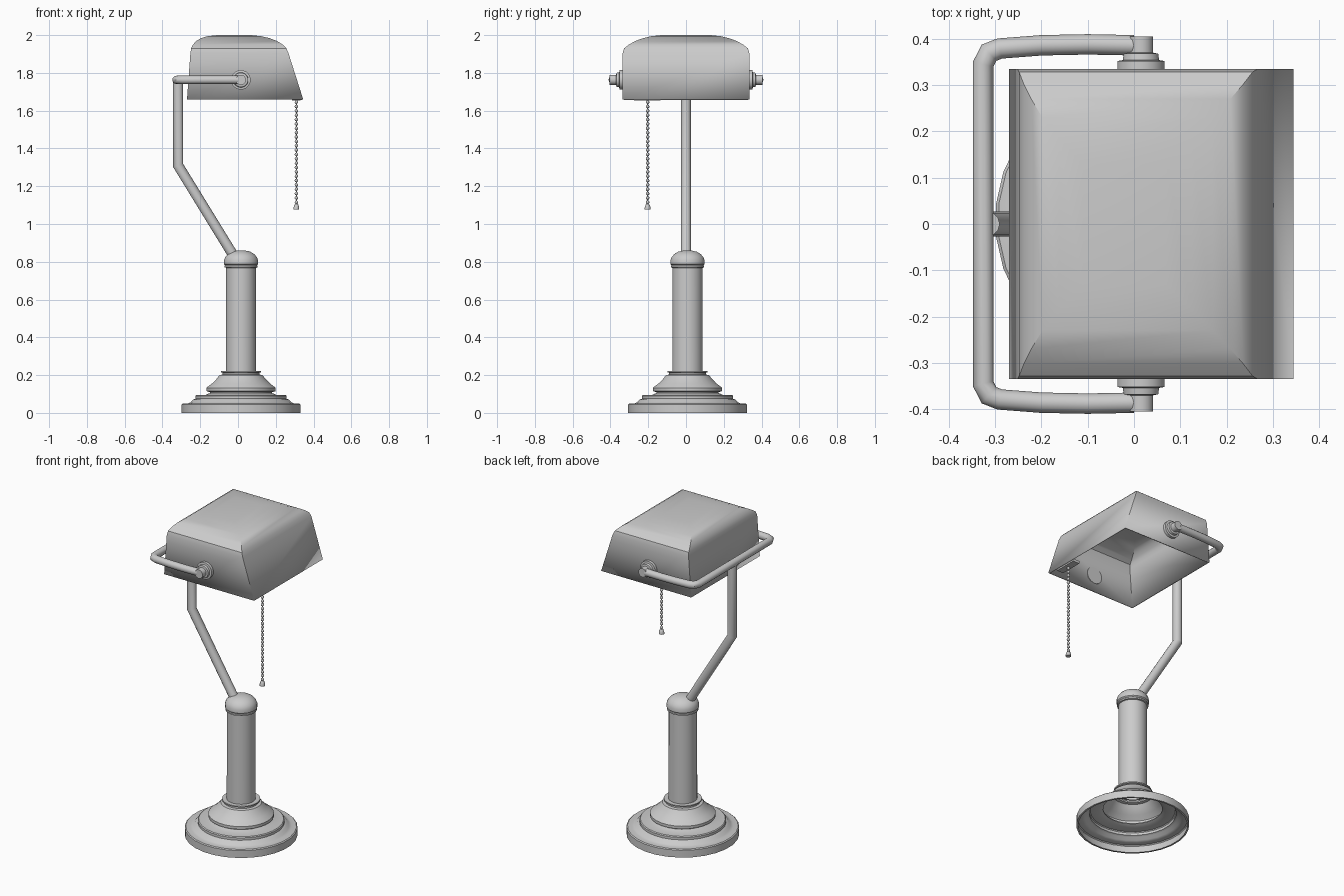
import bpy, bmesh, math
from mathutils import Vector

if "Cube" in bpy.data.objects:
    bpy.data.objects.remove(bpy.data.objects["Cube"])

CX, CY = 0.016, 0.008  # axis of base and column


def make(name, bm, angle=30):
    bmesh.ops.recalc_face_normals(bm, faces=bm.faces[:])
    me = bpy.data.meshes.new(name)
    bm.to_mesh(me)
    bm.free()
    ob = bpy.data.objects.new(name, me)
    bpy.context.collection.objects.link(ob)
    bpy.ops.object.select_all(action='DESELECT')
    ob.select_set(True)
    bpy.context.view_layer.objects.active = ob
    bpy.ops.object.shade_smooth_by_angle(angle=math.radians(angle))
    return ob


def skin(bm, rings, closed_ends=False):
    rows = [[bm.verts.new(p) for p in r] for r in rings]
    n = len(rows[0])
    for a, b in zip(rows, rows[1:]):
        for i in range(n):
            j = (i + 1) % n
            bm.faces.new((a[i], a[j], b[j], b[i]))
    if closed_ends:
        bm.faces.new(rows[0])
        bm.faces.new(rows[-1])
    return rows


def lathe(name, prof, center, n, axis='Z', closed=False, sign=1):
    bm = bmesh.new()
    c = Vector(center)
    rings = []
    for r, h in prof:
        ring = []
        for i in range(n):
            a = 2 * math.pi * (i + 0.5) / n
            u, v = r * math.cos(a), r * math.sin(a)
            ring.append(c + (Vector((u, v, h)) if axis == 'Z' else Vector((u, sign * h, v))))
        rings.append(ring)
    skin(bm, rings, closed)
    bmesh.ops.remove_doubles(bm, verts=bm.verts[:], dist=1e-5)
    return make(name, bm, 35)


def tube(name, pts, r, n=12):
    # mitred sweep along a planar path
    bm = bmesh.new()
    P = [Vector(p) for p in pts]
    side = (P[1] - P[0]).cross(P[-1] - P[1]).normalized()
    rings = []
    for i, p in enumerate(P):
        d0 = (P[i] - P[max(i - 1, 0)]).normalized()
        d1 = (P[min(i + 1, len(P) - 1)] - P[i]).normalized()
        t = (d0 + d1).normalized()
        k = 1 / max(0.5, t.dot(d1 if d1.length else d0))
        nrm = side.cross(t)
        rings.append([p + r * (side * math.cos(2 * math.pi * j / n) + nrm * k * math.sin(2 * math.pi * j / n))
                      for j in range(n)])
    skin(bm, rings, True)
    return make(name, bm, 35)


# stepped base, hollow underneath
lathe("base", [(.305, 0), (.316, 0), (.316, .045), (.31, .05), (.283, .05), (.268, .056), (.256, .07),
               (.243, .075), (.243, .09), (.238, .095), (.19, .095), (.166, .105), (.166, .11),
               (.184, .115), (.184, .132), (.178, .138), (.155, .155), (.13, .18), (.115, .20),
               (.098, .203), (.098, .212), (.107, .215), (.107, .222), (.08, .222)], (CX, CY, 0), 28)

# column with domed cap
lathe("column", [(.081, .21), (.08, .77)], (CX, CY, 0), 24)
lathe("column_cap", [(.08, .768), (.088, .77), (.088, .778), (.085, .782), (.091, .788), (.091, .808),
                     (.084, .826), (.07, .841), (.05, .853), (.025, .859), (.001, .86)], (CX, CY, 0), 24, closed=True)

# bent stem
tube("stem", [(-.01, .0, .81), (-.317, 0, 1.31), (-.317, 0, 1.765)], .027)

# yoke bar around the back of the shade
half = [(.0, .386), (-.1, .388), (-.2, .386), (-.29, .379), (-.313, .37), (-.326, .345)]
path = half + [(x, -y) for x, y in reversed(half)]
tube("yoke", [(x, y, 1.763) for x, y in path], .022)

# pivots on both sides
for s, label in ((1, "back"), (-1, "front")):
    lathe("pivot_" + label, [(.052, .325), (.052, .352), (.04, .354), (.038, .368), (.027, .37), (.027, .405)],
          (.015, 0, 1.763), 16, 'Y', True, s)

# shade: nested rectangles (z, x left, x right, half depth)
bm = bmesh.new()
rings = [[(x0, -y, z), (x1, -y, z), (x1, y, z), (x0, y, z)] for z, x0, x1, y in (
    (1.66, -.27, .345, .335), (1.905, -.252, .267, .335), (1.93, -.248, .256, .328), (1.95, -.238, .236, .302),
    (1.968, -.222, .208, .27), (1.983, -.198, .17, .23), (1.994, -.162, .125, .185), (2.0, -.11, .07, .13))]
rows = skin(bm, rings)
bm.faces.new(rows[-1])
shade = make("shade", bm, 32)
mod = shade.modifiers.new("thickness", 'SOLIDIFY')
mod.thickness = .01
mod.offset = -1

# switch plate under the shade rim
bm = bmesh.new()
bmesh.ops.create_cube(bm, size=1)
for v in bm.verts:
    v.co = Vector((.309 + v.co.x * .045, -.205 + v.co.y * .14, 1.662 + v.co.z * .016))
make("switch_plate", bm)

# pull chain beads with a thin cord
bm = bmesh.new()
N = 24
for i in range(N):
    new = bmesh.ops.create_uvsphere(bm, u_segments=10, v_segments=6, radius=.0095)['verts']
    bmesh.ops.translate(bm, verts=new, vec=(.309, -.203, 1.645 - i * .53 / (N - 1)))
make("chain_beads", bm, 60)
lathe("chain_cord", [(.003, 1.10), (.003, 1.66)], (.309, -.203, 0), 6, closed=True)
lathe("chain_pull", [(.016, 1.077), (.016, 1.085), (.011, 1.102), (.006, 1.106)], (.309, -.203, 0), 10, closed=True)
